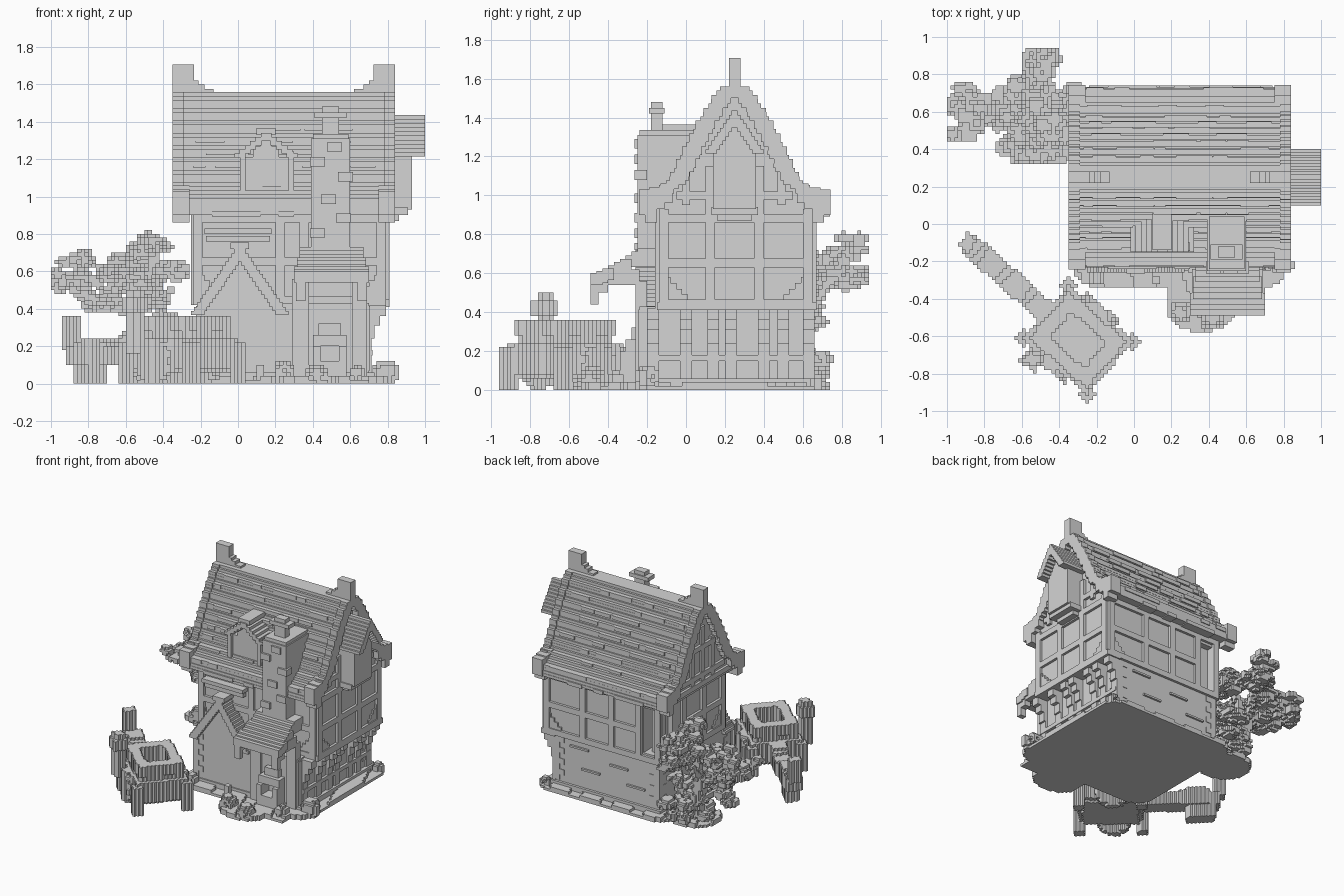
import bpy, bmesh, math, random
from mathutils import Vector

if "Cube" in bpy.data.objects:
    bpy.data.objects.remove(bpy.data.objects["Cube"])

random.seed(4)
mat = bpy.data.materials.new("stone_grey")
mat.diffuse_color = (0.66, 0.66, 0.66, 1)
mat.use_nodes = True
mat.node_tree.nodes["Principled BSDF"].inputs["Base Color"].default_value = mat.diffuse_color


def finish(name, bm):
    me = bpy.data.meshes.new(name)
    bm.to_mesh(me)
    bm.free()
    me.materials.append(mat)
    ob = bpy.data.objects.new(name, me)
    bpy.context.collection.objects.link(ob)
    return ob


def boxes(name, items):
    """One object from boxes (x0, x1, y0, y1, z0, z1)."""
    bm = bmesh.new()
    for x0, x1, y0, y1, z0, z1 in items:
        vs = bmesh.ops.create_cube(bm, size=1)["verts"]
        for v in vs:
            v.co = Vector(((x0 + x1) / 2 + v.co.x * (x1 - x0),
                           (y0 + y1) / 2 + v.co.y * (y1 - y0),
                           (z0 + z1) / 2 + v.co.z * (z1 - z0)))
    return finish(name, bm)


def voxels(name, inside, lo, hi, s=0.02):
    """Blocky mesh of the cells whose centre passes the test."""
    n = [int(round((hi[i] - lo[i]) / s)) for i in range(3)]
    cells = {(i, j, k) for i in range(n[0]) for j in range(n[1]) for k in range(n[2])
             if inside(lo[0] + (i + .5) * s, lo[1] + (j + .5) * s, lo[2] + (k + .5) * s)}
    bm, cache = bmesh.new(), {}

    def vert(p):
        if p not in cache:
            cache[p] = bm.verts.new([lo[a] + p[a] * s for a in range(3)])
        return cache[p]
    for c in cells:
        for a in range(3):
            for d in (0, 1):
                nb = list(c)
                nb[a] += 2 * d - 1
                if tuple(nb) in cells:
                    continue
                b, e = (a + 1) % 3, (a + 2) % 3
                loop = []
                for ub, ue in ((0, 0), (1, 0), (1, 1), (0, 1)):
                    p = list(c)
                    p[a] += d
                    p[b] += ub
                    p[e] += ue
                    loop.append(vert(tuple(p)))
                bm.faces.new(loop if d else loop[::-1])
    return finish(name, bm)


def lerp_table(t, z):
    for (a, wa), (b, wb) in zip(t, t[1:]):
        if z <= b:
            return wa + (wb - wa) * max(0, z - a) / (b - a)
    return t[-1][1]


# ---- ground slab and plants around it
def ground(x, y, z):
    dx, dy = max(abs(x - .245) - .44, 0), max(abs(y - .2) - .4, 0)
    top = .035 + .015 * math.sin(23 * x + 9 * y)
    slab = math.hypot(dx, dy) < .14
    step = math.hypot((x - .36) / .19, (y + .42) / .16) < 1
    side = -.43 < y < -.2 and .3 < x < .7
    tongue = math.hypot((x + .42) / .2, (y - .5) / .18) < 1
    return (slab or step or side or tongue) and z < top


voxels("ground_slab", ground, (-.66, -.6, 0), (.9, .78, .08))
shrubs = [(.78, -.2, .07, .13), (.25, -.47, .06, .13), (.42, -.5, .06, .1), (.64, -.36, .05, .1),
          (.82, -.22, .04, .12), (.76, .68, .04, .08), (.12, -.3, .03, .1), (-.2, -.29, .04, .1)]
# small lumps of the grid size keep the plants blocky
lumps = [(x, y, h * .5, r) for x, y, r, h in shrubs]


def shrub(x, y, z):
    return any(((x - a) / r) ** 2 + ((y - b) / r) ** 2 + ((z - c) / c) ** 2 < 1 for a, b, c, r in lumps) \
        and random.random() < .9


voxels("shrubs", shrub, (-.3, -.58, 0), (.88, .78, .16))

# ---- walls
boxes("ground_floor", [(-.22, .7, -.24, .65, .02, .43)])
boxes("plinth", [(-.24, .73, -.25, .67, .02, .06)])
quoins = []
for i in range(8):
    w = .09 if i % 2 else .05
    z = .07 + i * .043
    for x, sx in ((-.225, 1), (.705, -1)):
        for y, sy in ((-.245, 1), (.655, -1)):
            quoins.append((min(x, x + sx * w), max(x, x + sx * w), min(y, y + sy * w), max(y, y + sy * w), z, z + .043))
boxes("corner_stones", quoins)
upper = boxes("upper_floor", [(-.23, .79, -.14, .65, .42, .95)])
cut = boxes("window_cutter", [(-.19, -.08, .5, .8, .48, .84), (-.4, -.12, .5, .6, .48, .84)])
cut.hide_render = True
cut.hide_viewport = True
m = upper.modifiers.new("open_window", "BOOLEAN")
m.object = cut
m.solver = "EXACT"

# ---- timber frame: coordinate along each wall, then mapped
frame = []


def timber(side, a0, a1, z0, z1, d=.02):
    spans = {"right": (.785, .79 + d, a0, a1), "left": (-.23 - d, -.225, a0, a1),
             "back": (a0, a1, .645, .65 + d), "front": (a0, a1, -.14 - d, -.135)}
    frame.append(spans[side] + (z0, z1))


for side, posts in (("right", (-.14, .1, .35, .6)), ("left", (-.14, .1, .35, .61)),
                    ("back", (-.24, -.07, .17, .42, .74)), ("front", (-.24, .2, .33, .74))):
    for p in posts:
        timber(side, p, p + .05, .42, .93)
    for z in (.42, .63, .86):
        for a, b in zip(posts, posts[1:]):
            if not (z == .63 and (side == "back" and a == -.24 or side == "left" and a == .35)):
                timber(side, a, b + .05, z, z + .045)
    for a, b in ((posts[0], 1), (posts[-1] + .05, -1)):
        if side != "back" or b < 0:
            for i in range(4):  # curved corner brace
                w = .15 - .03 * i
                timber(side, min(a, a + b * w), max(a, a + b * w), .46 + .03 * i, .49 + .03 * i, .012)
for y in (.1, .35):
    timber("right", y, y + .05, .9, 1.15)
    timber("left", y, y + .05, .9, 1.0)
for y in (-.02, .47):
    timber("right", y, y + .04, .95, 1.12)
timber("right", -.05, .55, .98, 1.02)
timber("left", -.1, .6, .93, .97, .1)
for y, h in ((.1, 1.28), (.35, 1.28), (.225, 1.4)):
    frame.append((-.325, -.3, y, y + .05, .95, h))
frame += [(-.33, -.3, -.02, .52, 1.0, 1.04), (-.33, -.3, .1, .4, 1.22, 1.26)]
boxes("timber_frame", frame)

# right-side brackets, posts and sills under the overhang
br = []
for y in (-.2, -.03, .11, .2, .37, .47, .6):
    for x1, z0 in ((.73, .24), (.76, .31), (.79, .36)):
        br.append((.69, x1, y, y + .06, z0, .42))
    br.append((.69, .715, y, y + .06, .05, .3))
br += [(.69, .72, -.2, .65, .15, .18), (.69, .81, -.15, .67, .41, .45)]
br += [(x, x + .16, .645, .665, z, z + .015) for x, z in ((.05, .3), (.3, .2), (-.1, .18), (.4, .36))]
boxes("brackets", br)

# ---- main roof: stacked tile courses with a flared eave
prof = [(.88, .46), (.93, .485), (.97, .475), (1.02, .41), (1.05, .36), (1.1, .32), (1.25, .25), (1.4, .17), (1.54, .08), (1.56, .06)]
roof, verge, tiles = [], [], []
dz, i, z = .022, 0, .9
while z < 1.55:
    w = lerp_table(prof, z + dz / 2) + (.006 if i % 3 == 0 else -.006)
    roof.append((-.31, .79, .25 - w, .25 + w, z, z + dz))
    wv = w + .01
    inner = max(wv - .1, 0)
    if z > .95:
        for x0, x1 in ((-.35, -.29), (.78, .84)):
            verge += [(x0, x1, .25 - wv, .25 - inner, z, z + dz), (x0, x1, .25 + inner, .25 + wv, z, z + dz)]
    if i % 3 == 0:
        for _ in range(7):
            x, l = random.uniform(-.28, .64), random.uniform(.05, .14)
            tiles.append((x, x + l, .25 - w - .008, .25 + w + .008, z - .008, z + dz))
    z += dz
    i += 1
boxes("roof", roof)
# verge ends curl at the eaves
for x0, x1 in ((-.35, -.26), (.75, .84)):
    for s in (-1, 1):
        for a, b, z0, z1 in ((.42, .492, .9, 1.03), (.36, .44, .93, 1.04), (.32, .38, .96, 1.06), (.4, .46, .86, .95)):
            ya, yb = .25 + s * a, .25 + s * b
            verge.append((x0, x1, min(ya, yb), max(ya, yb), z0, z1))
boxes("roof_verges", verge)
boxes("roof_tiles", tiles)
# ridge with raised ends
ridge = [(-.35, .84, .2, .3, 1.53, 1.56)]
for x, s in ((-.35, 1), (.84, -1)):
    for l, h in ((.115, 1.705), (.14, 1.62), (.17, 1.6), (.22, 1.575)):
        ridge.append((min(x, x + s * l), max(x, x + s * l), .22, .28, 1.5, h))
boxes("ridge_and_finials", ridge)


def gable(a, half, top, low, step=.022, thick=.06):
    """Stepped gable shell: (from, to, z0, z1) spans either side of centre a."""
    out, n = [], int((top - low) / step)
    for k in range(n):
        w = half * (k + 1) / n
        z1 = top - k * step
        for s in (-1, 1):
            p, q = a + s * w, a + s * max(w - thick, 0)
            out.append((min(p, q), max(p, q), z1 - step, z1))
    return out


# ---- hoist dormer on the right gable
hood = [(.76, 1.0, a, b, z0, z1) for a, b, z0, z1 in gable(.25, .15, 1.435, 1.2)]
hood += [(.76, .93, .25 - w, .25 + w, z0, z0 + .05) for w, z0 in ((.09, 1.22), (.07, 1.26), (.05, 1.31), (.025, 1.36))]
boxes("hoist_roof", hood)
boxes("hoist_box", [(.78, .93, .14, .36, .93, 1.25), (.78, .91, .13, .37, .9, .94), (.78, .86, .16, .34, .87, .91)])

# ---- front dormer
dorm = [(a, b, -.15, .12, z0, z1) for a, b, z0, z1 in gable(.15, .17, 1.34, 1.2)]
dorm += [(.03, .28, -.12, .1, 1.0, 1.21), (.08, .22, -.12, .1, 1.21, 1.27), (.12, .18, -.12, .1, 1.27, 1.31)]
dorm += [(x, x + .03, -.145, -.1, 1.0, 1.24) for x in (.01, .27)] + [(.0, .31, -.15, -.1, 1.0, 1.025)]
dorm += [(.1, .2, -.14, .12, 1.33, 1.365)]
boxes("front_dormer", dorm)

# ---- chimney stack and pot
stack = [(.39, .6, -.25, .05, .66, 1.31), (.4, .59, -.24, .04, 1.3, 1.335), (.45, .54, -.18, -.12, 1.33, 1.46),
         (.41, .58, -.19, -.11, 1.42, 1.45), (.45, .54, -.18, -.12, 1.45, 1.48)]
for x, z in ((.39, .78), (.53, .86), (.45, .96), (.54, 1.08), (.39, 1.16), (.48, 1.24)):
    stack.append((x - .005, x + .075, -.265, -.2, z, z + .05))
boxes("chimney", stack)

# ---- hearth bay under the chimney: bracketed lean-to roof over an arched oven
bay = [(.29, .38, -.26, -.2, .02, .56), (.61, .69, -.26, -.2, .02, .56),
       (.4, .58, -.34, -.2, .03, .12), (.4, .44, -.34, -.2, .12, .2), (.54, .58, -.34, -.2, .12, .2),
       (.4, .58, -.31, -.2, .2, .26), (.43, .55, -.28, -.2, .26, .32)]
for k in range(9):
    y0 = -.49 + .03 * k
    z1 = .6 + .13 * (k / 8) ** 1.2
    e = .015 * (k // 3)
    bay.append((.3 + e, .7 - e, y0, y0 + .06 if k < 6 else -.14, z1 - .06, z1))
for x in (.31, .64):
    bay += [(x, x + .05, -.49, -.45, .44, .58), (x, x + .05, -.47, -.4, .5, .58), (x, x + .05, -.42, -.24, .54, .62)]
boxes("hearth_bay", bay)

# ---- front entry gable with stepped barge boards
entry = [(a, b, -.26, -.14, z0, z1) for a, b, z0, z1 in gable(.01, .26, .74, .36, .022, .07)]
entry += [(.01 - w, .01 + w, -.24, -.13, .4 + .055 * k, .455 + .055 * k) for k, w in enumerate((.19, .155, .115, .075, .04))]
entry += [(-.17, .17, -.18, -.13, .76, .79), (-.18, .18, -.2, -.13, .8, .83), (-.04, .06, -.265, -.14, .72, .755)]
boxes("entry_gable", entry)


# ---- handcart, turned on the ground
def cart(x, y, z):
    px, py = x + .3, y + .62
    u, v = px * .75 - py * .66, px * .66 + py * .75
    au, av = abs(u), abs(v)
    hollow = z > .16 and au < .125 and av < .09
    body = .06 < z < .3 and au < .2 and av < .16
    rim = .27 < z < .36 and au < .205 and av < .165
    flare = .08 < z < .25 and au < .23 and av < .19
    legs = z < .22 and abs(au - .23) < .035 and abs(av - .18) < .035
    wheel = abs(av - .2) < .025 and math.hypot(u + .02, z - .12) < .12
    shaft = -.78 < u < -.2 and av < .06 and .1 < z < .22 + .03 * math.sin(u * 18)
    foot = z < .12 and av < .05 and abs(u + .65) < .1
    tip = -.82 < u < -.75 and av < .04 and .18 < z < .36
    lamp = abs(u + .11) < .035 and abs(v + .24) < .035 and .15 < z < .5 or \
        abs(u + .11) < .05 and abs(v + .24) < .05 and .38 < z < .46
    return ((body or rim or flare) and not hollow) or legs or wheel or shaft or foot or tip or lamp


voxels("handcart", cart, (-.98, -.98, 0), (.06, .04, .52))

# ---- tree beside the house: bent trunk, branches and leaf clusters
clusters = [(-.45, .55, .74, .12), (-.5, .85, .74, .11), (-.87, .68, .68, .1), (-.9, .55, .55, .1), (-.58, .7, .62, .13),
            (-.6, .5, .55, .13), (-.5, .85, .57, .11), (-.75, .6, .45, .12), (-.45, .45, .45, .12), (-.35, .55, .6, .12),
            (-.9, .66, .54, .1), (-.6, .42, .2, .13), (-.42, .6, .2, .15), (-.5, .5, .07, .13), (-.42, .66, .36, .1),
            (-.4, .66, .1, .1), (-.72, .62, .6, .1), (-.55, .8, .68, .12), (-.42, .4, .3, .11)]
clusters = [(cx + random.uniform(-.7, .7) * r, cy + random.uniform(-.7, .7) * r, cz + random.uniform(-.4, .4) * r, r * .48)
            for cx, cy, cz, r in clusters for _ in range(7)]
base = Vector((-.45, .55, 0))
fork = Vector((-.55, .6, .36))
limbs = [(base, fork, .05)] + [(fork, Vector(t), .025) for t in
                               ((-.88, .66, .64), (-.88, .55, .5), (-.5, .84, .7), (-.43, .55, .72), (-.36, .5, .5))]


def tree(x, y, z):
    p = Vector((x, y, z))
    for a, b, r in limbs:
        t = max(0, min(1, (p - a).dot(b - a) / (b - a).length_squared))
        if (p - a - t * (b - a)).length < r:
            return True
    leafy = any((x - a) ** 2 + (y - b) ** 2 + 3 * (z - c) ** 2 < r * r for a, b, c, r in clusters)
    return leafy and random.random() < .88


voxels("tree", tree, (-1.0, .32, 0), (-.26, .96, .82))
